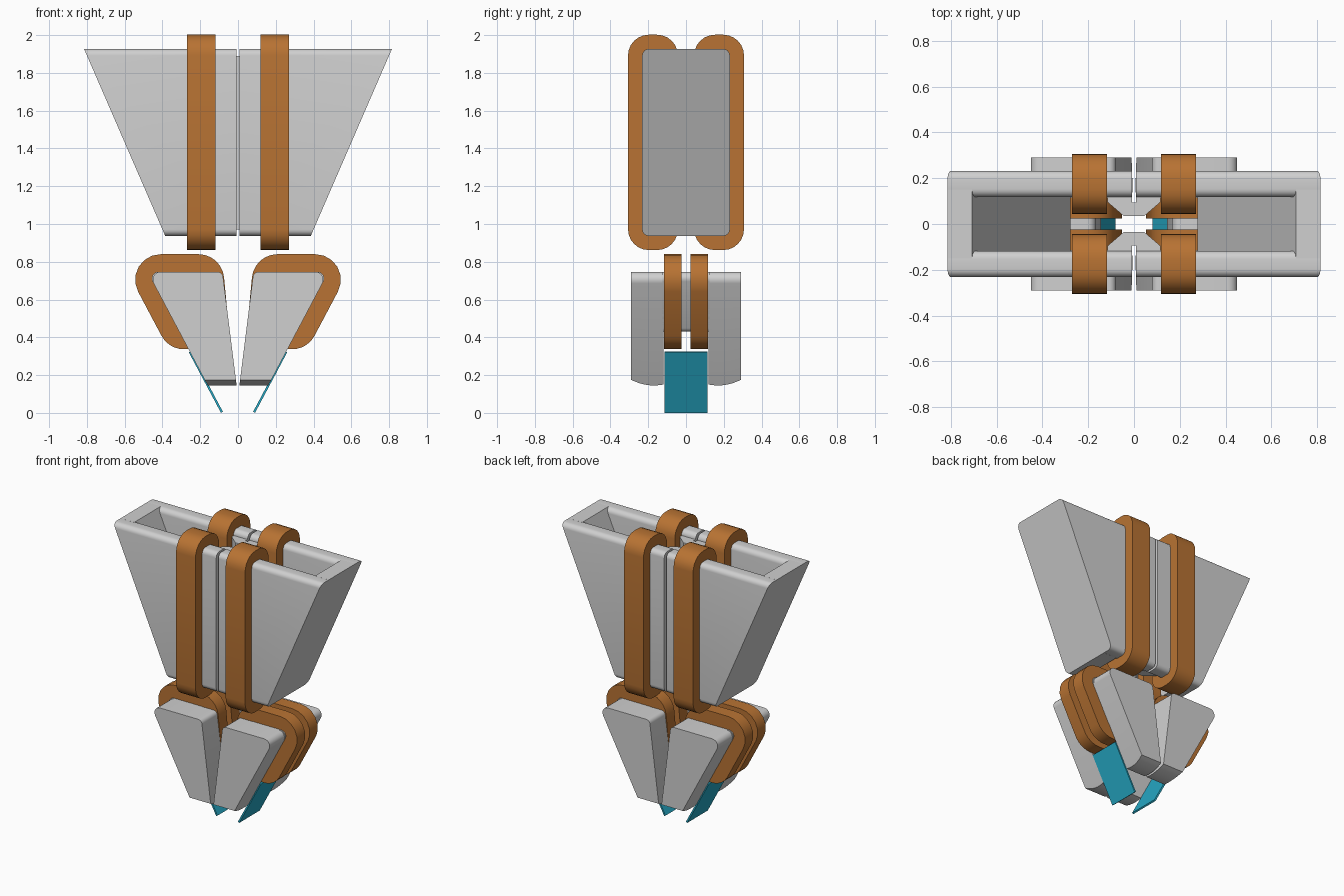
import bpy, bmesh, math
from mathutils import Vector

cube = bpy.data.objects.get("Cube")
if cube:
    bpy.data.objects.remove(cube, do_unlink=True)


def material(name, rgb):
    m = bpy.data.materials.new(name)
    m.use_nodes = True
    m.diffuse_color = (*rgb, 1)
    m.node_tree.nodes["Principled BSDF"].inputs["Base Color"].default_value = (*rgb, 1)
    return m


STEEL = material("light grey steel", (0.63, 0.63, 0.63))
COPPER = material("copper", (0.48, 0.171, 0.033))
TEAL = material("teal", (0.02, 0.41, 0.58))

# How a (station, a, b) triple maps to x, y, z
AXES = {
    "x": lambda t, a, b: (t, a, b),
    "y": lambda t, a, b: (a, t, b),
    "z": lambda t, a, b: (a, b, t),
}


def rounded(points, radii, grow=0.0, steps=6):
    """Counter-clockwise polygon with filleted corners, pushed outward by grow."""
    out = []
    n = len(points)
    for i, r in enumerate(radii):
        p, prev, nxt = (Vector(points[j % n]) for j in (i, i - 1, i + 1))
        if r + grow == 0:
            out.append(tuple(p))
            continue
        d0, d1 = (p - prev).normalized(), (nxt - p).normalized()
        n0, n1 = Vector((d0.y, -d0.x)), Vector((d1.y, -d1.x))
        centre = p - (n0 + n1) * (r / (1 + n0.dot(n1)))
        a0 = math.atan2(n0.y, n0.x)
        turn = (math.atan2(n1.y, n1.x) - a0) % math.tau
        for k in range(steps + 1):
            a = a0 + turn * k / steps
            out.append(tuple(centre + Vector((math.cos(a), math.sin(a))) * (r + grow)))
    return out


def loft(name, loops, mat, mirror, ring=False):
    """Skin 3D loops; cap the ends, or close them into a ring."""
    bm = bmesh.new()
    rows = [[bm.verts.new(p) for p in loop] for loop in loops]
    pairs = list(zip(rows, rows[1:]))
    if ring:
        pairs.append((rows[-1], rows[0]))
    else:
        bm.faces.new(rows[0])
        bm.faces.new(rows[-1])
    for r0, r1 in pairs:
        for i in range(len(r0)):
            bm.faces.new((r0[i - 1], r0[i], r1[i], r1[i - 1]))
    bmesh.ops.recalc_face_normals(bm, faces=bm.faces)
    mesh = bpy.data.meshes.new(name)
    bm.to_mesh(mesh)
    bm.free()
    mesh.materials.append(mat)
    ob = bpy.data.objects.new(name, mesh)
    bpy.context.collection.objects.link(ob)
    bpy.ops.object.select_all(action="DESELECT")
    ob.select_set(True)
    bpy.context.view_layer.objects.active = ob
    bpy.ops.object.shade_smooth_by_angle(angle=math.radians(30))
    mod = ob.modifiers.new("Mirror", "MIRROR")
    mod.use_axis = ("x" in mirror, "y" in mirror, False)
    mod.use_mirror_merge = False
    return ob


def prism(name, profile, axis, lo, hi, mat, mirror):
    place = AXES[axis]
    return loft(name, [[place(t, a, b) for a, b in profile] for t in (lo, hi)], mat, mirror)


def coil(name, core, radius, grow, axis, lo, hi, mirror):
    """Flat winding that hugs a rounded core section."""
    place = AXES[axis]
    inner = rounded(core, [radius] * len(core))
    outer = rounded(core, [radius] * len(core), grow)
    loops = [[place(t, a, b) for a, b in prof]
             for prof, t in ((inner, lo), (outer, lo), (outer, hi), (inner, hi))]
    return loft(name, loops, COPPER, mirror, ring=True)


# Upper yoke: long walls with rounded edges and slanted outer ends
BASE, TOP = 0.937, 1.927
Y_IN, Y_OUT = 0.118, 0.232


def slant(z):
    return 0.815 - 0.434 * (TOP - z)


wall_section = [(Y_IN, BASE), (Y_OUT, BASE), (Y_OUT, TOP), (Y_IN, TOP)]
wall = rounded(wall_section, [0.035] * 4)
loft("upper_wall", [[(0.008, y, z) for y, z in wall],
                    [(slant(z), y, z) for y, z in wall]], STEEL, "xy")

# Sloping end walls closing the upper yoke
end = [(slant(BASE) - 0.107, BASE), (slant(BASE), BASE),
       (slant(TOP), TOP), (slant(TOP) - 0.107, TOP)]
prism("upper_end_wall", end, "y", -0.15, 0.15, STEEL, "x")

# Facing pole tips in the middle of the upper yoke
prism("upper_pole_tip", [(-0.115, 0.095), (-0.045, 0.035), (0.045, 0.035), (0.115, 0.095)],
      "z", 0.97, 1.89, STEEL, "y")
prism("upper_pole_shoulder", [(0.008, 0.095), (0.115, 0.095), (0.115, 0.13), (0.008, 0.13)],
      "z", 0.97, 1.89, STEEL, "xy")

# Four tall windings around the upper walls
coil("upper_coil", wall_section, 0.035, 0.075, "x", 0.118, 0.27, "xy")


# Lower yoke: tapered slabs whose undersides are gently curved
def outer_x(z):
    return 0.163 + 0.53 * (z - 0.15)


def inner_x(z):
    return 0.008 + 0.125 * (z - 0.15)


loops = []
for k in range(9):
    y = 0.118 + (0.29 - 0.118) * k / 8
    zb = 0.145 + 2.08 * (y - 0.17) ** 2
    shape = [(inner_x(zb), zb), (outer_x(zb), zb), (outer_x(0.747), 0.747), (inner_x(0.747), 0.747)]
    loops.append([(a, y, b) for a, b in rounded(shape, [0, 0, 0.042, 0.03])])
loft("lower_slab", loops, STEEL, "xy")

# Crossbars joining the front and back slabs
bar = [(0.14, 0.43), (outer_x(0.43), 0.43), (outer_x(0.747), 0.747), (0.17, 0.747)]
prism("lower_crossbar", rounded(bar, [0.035] * 4), "y", -0.125, 0.125, STEEL, "x")

# Paired windings around each crossbar
coil("lower_coil", bar, 0.042, 0.093, "y", 0.025, 0.116, "xy")

# Thin slanted plates at the bottom
plate = [(0.080, 0.006), (0.090, 0.0), (0.260, 0.32), (0.250, 0.326)]
prism("slanted_plate", plate, "y", -0.115, 0.115, TEAL, "x")
